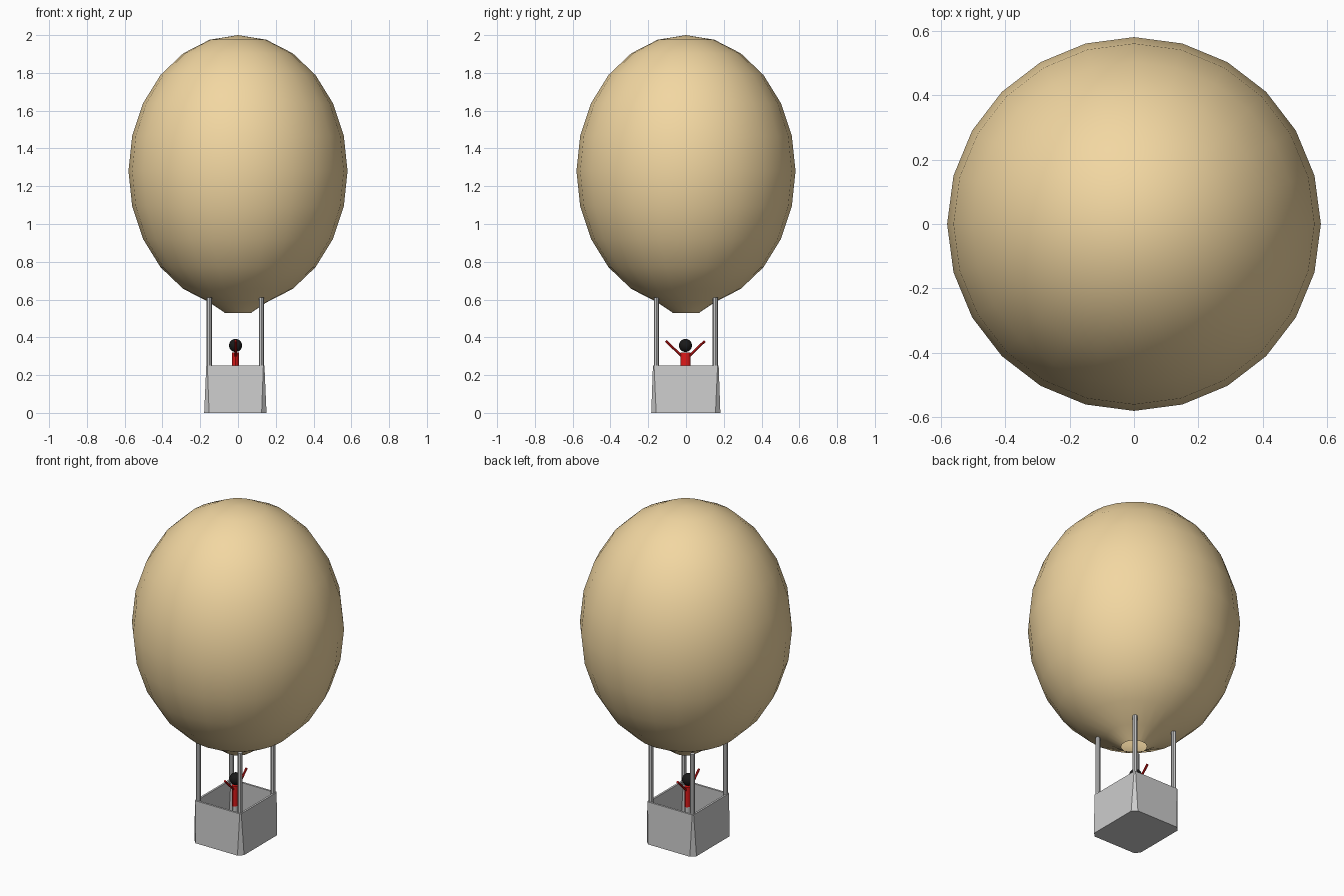
import bpy, bmesh, math
from mathutils import Vector

if "Cube" in bpy.data.objects:
    bpy.data.objects.remove(bpy.data.objects["Cube"])

CX, CY = -0.014, -0.001   # basket centre


def material(name, rgb):
    m = bpy.data.materials.new(name)
    m.diffuse_color = (*rgb, 1)
    m.use_nodes = True
    m.node_tree.nodes["Principled BSDF"].inputs["Base Color"].default_value = m.diffuse_color
    return m


tan = material("tan_cloth", (0.89, 0.68, 0.36))
red = material("red_shirt", (0.75, 0.01, 0.01))
black = material("black_hair", (0.01, 0.01, 0.01))


def loft(name, rings, cap_start=False, cap_end=False, mat=None, smooth=False):
    """Skin a list of closed rings of equal length into one mesh object."""
    bm = bmesh.new()
    loops = [[bm.verts.new(p) for p in r] for r in rings]
    n = len(loops[0])
    for a, b in zip(loops, loops[1:]):
        for i in range(n):
            j = (i + 1) % n
            bm.faces.new((a[i], a[j], b[j], b[i]))
    if cap_start:
        bm.faces.new(loops[0][::-1])
    if cap_end:
        bm.faces.new(loops[-1])
    bmesh.ops.remove_doubles(bm, verts=bm.verts, dist=1e-5)
    bmesh.ops.recalc_face_normals(bm, faces=bm.faces)
    me = bpy.data.meshes.new(name)
    bm.to_mesh(me)
    bm.free()
    ob = bpy.data.objects.new(name, me)
    bpy.context.collection.objects.link(ob)
    if mat:
        me.materials.append(mat)
    if smooth:
        bpy.ops.object.select_all(action='DESELECT')
        ob.select_set(True)
        bpy.context.view_layer.objects.active = ob
        bpy.ops.object.shade_smooth_by_angle(angle=math.radians(35))
    return ob


def circle(r, z, n, x=0, y=0, ry=None):
    ry = r if ry is None else ry
    return [(x + r * math.cos(2 * math.pi * i / n),
             y + ry * math.sin(2 * math.pi * i / n), z) for i in range(n)]


def chamfered(hx, hy, c, z):
    """Rectangle with cut corners, around the basket centre."""
    pts = [(hx, -hy + c), (hx, hy - c), (hx - c, hy), (-hx + c, hy),
           (-hx, hy - c), (-hx, -hy + c), (-hx + c, -hy), (hx - c, -hy)]
    return [(CX + x, CY + y, z) for x, y in pts]


def rod(name, a, b, r, n, mat=None):
    """Straight round bar between two points."""
    a, b = Vector(a), Vector(b)
    q = (b - a).to_track_quat('Z', 'Y')
    rings = [[p + q @ Vector(v) for v in circle(r, 0, n)] for p in (a, b)]
    return loft(name, rings, True, True, mat, True)


# Envelope: tall ellipsoid ending in a narrow open mouth
profile = [(0.58 * math.sin(math.radians(t)), 1.28 + 0.72 * math.cos(math.radians(t)))
           for t in range(0, 166, 15)] + [(0.07, 0.53)]
loft("envelope", [circle(r, z, 24) for r, z in profile], mat=tan, smooth=True)

# Basket: tapered, hollow, corners cut wider toward the bottom
loft("basket", [chamfered(0.165, 0.183, 0.026, 0),
                chamfered(0.154, 0.174, 0.006, 0.25),
                chamfered(0.142, 0.162, 0.006, 0.25),
                chamfered(0.150, 0.170, 0.022, 0.015)], True, True)

# Four posts up to the envelope
for sx, side in ((-1, "left"), (1, "right")):
    for sy, end in ((-1, "front"), (1, "back")):
        x, y = CX + sx * 0.138, CY + sy * 0.156
        rod(f"{end}_{side}_post", (x, y, 0.235), (x, y, 0.61), 0.0135, 8)

# Passenger: legs, torso, raised arms and head
px, py = -0.013, -0.003
loft("passenger_legs", [circle(0.017, z, 12, px, py, 0.025) for z in (0.015, 0.2)],
     True, True, smooth=True)
loft("passenger_torso", [circle(0.018, z, 12, px, py, 0.027) for z in (0.2, 0.32)],
     True, True, red, True)
for s, side in ((-1, "front"), (1, "back")):
    rod(f"passenger_{side}_arm", (px, py + s * 0.018, 0.298),
        (px, py + s * 0.103, 0.381), 0.0065, 8, red)
head = [circle(0.035 * math.sin(math.pi * i / 8), 0.357 - 0.035 * math.cos(math.pi * i / 8),
               16, px, py) for i in range(9)]
loft("passenger_head", head, mat=black, smooth=True)
